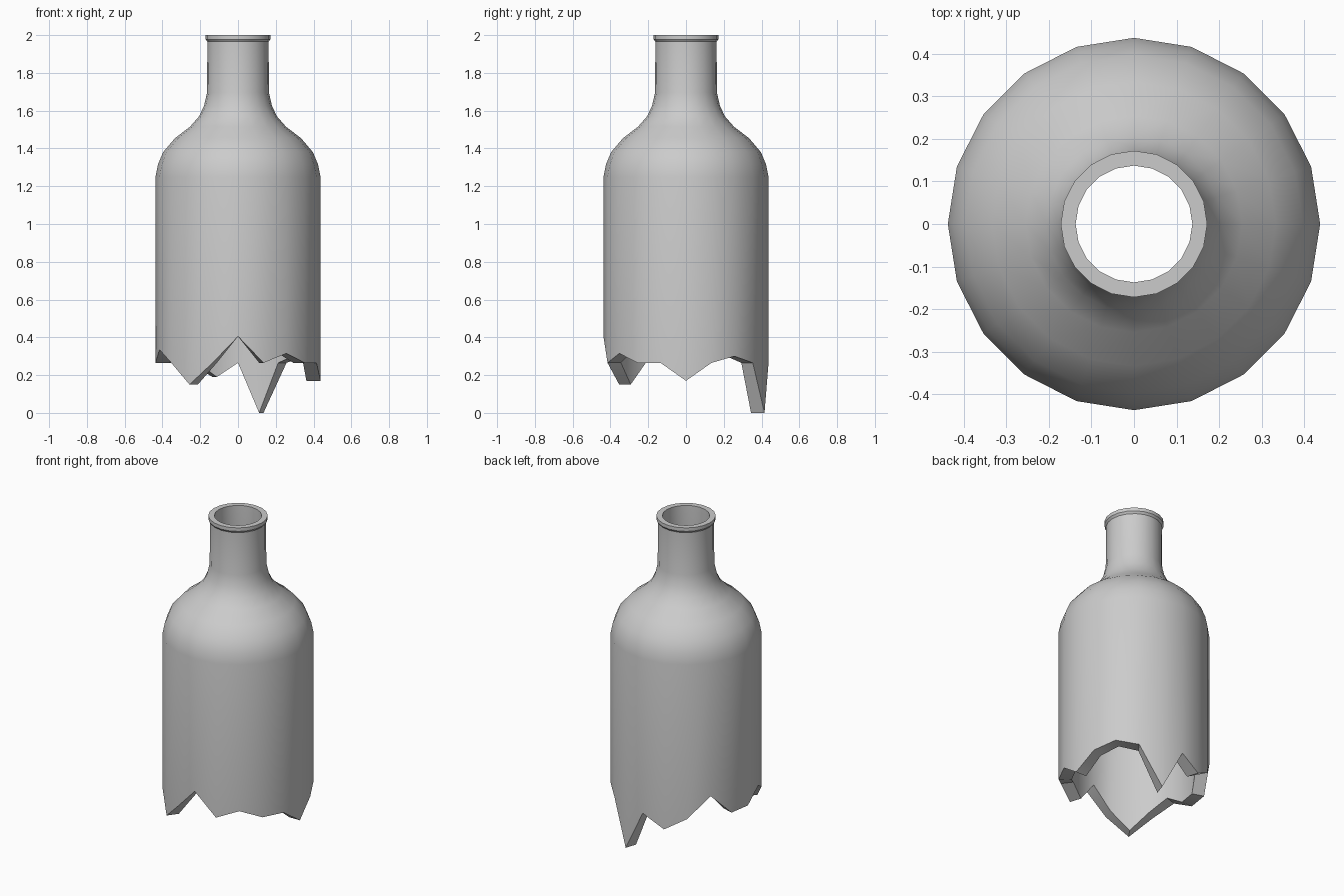
import bpy, bmesh, math

if "Cube" in bpy.data.objects:
    bpy.data.objects.remove(bpy.data.objects["Cube"])

SIDES = 20

# Height of the broken edge at each side, counter-clockwise from +x
BREAK = [0.17, 0.265, 0.30, 0.265, 0.0, 0.265, 0.19, 0.265, 0.40, 0.265,
         0.265, 0.335, 0.265, 0.15, 0.265, 0.405, 0.265, 0.315, 0.265, 0.265]

# Outer profile (radius, height), from shoulder up to the lip
OUTER = [(0.437, 1.25), (0.424, 1.315), (0.397, 1.38), (0.333, 1.455),
         (0.254, 1.515), (0.206, 1.57), (0.18, 1.625), (0.164, 1.695),
         (0.162, 1.965), (0.172, 1.978), (0.172, 2.0)]
# Inner profile, from the mouth back down to the body
INNER = [(0.137, 2.0), (0.137, 1.68), (0.146, 1.61), (0.172, 1.55),
         (0.22, 1.49), (0.285, 1.43), (0.335, 1.365), (0.354, 1.31),
         (0.362, 1.25)]


def ring(bm, radius, heights):
    verts = []
    for k in range(SIDES):
        a = 2 * math.pi * k / SIDES
        verts.append(bm.verts.new((radius * math.cos(a), radius * math.sin(a), heights[k])))
    return verts


bm = bmesh.new()
# Closed chain of rings: broken edge, outside, mouth, inside, broken edge
rings = [ring(bm, 0.437, BREAK)]
rings += [ring(bm, r, [z] * SIDES) for r, z in OUTER + INNER]
rings.append(ring(bm, 0.362, BREAK))
for i, low in enumerate(rings):
    high = rings[(i + 1) % len(rings)]
    for k in range(SIDES):
        n = (k + 1) % SIDES
        bm.faces.new((low[k], low[n], high[n], high[k]))
bmesh.ops.recalc_face_normals(bm, faces=bm.faces)

mesh = bpy.data.meshes.new("broken_bottle")
bm.to_mesh(mesh)
bm.free()
bottle = bpy.data.objects.new("broken_bottle", mesh)
bpy.context.collection.objects.link(bottle)

# Smooth walls, sharp lip and fracture edges
bpy.context.view_layer.objects.active = bottle
bottle.select_set(True)
bpy.ops.object.shade_smooth_by_angle(angle=math.radians(35))
